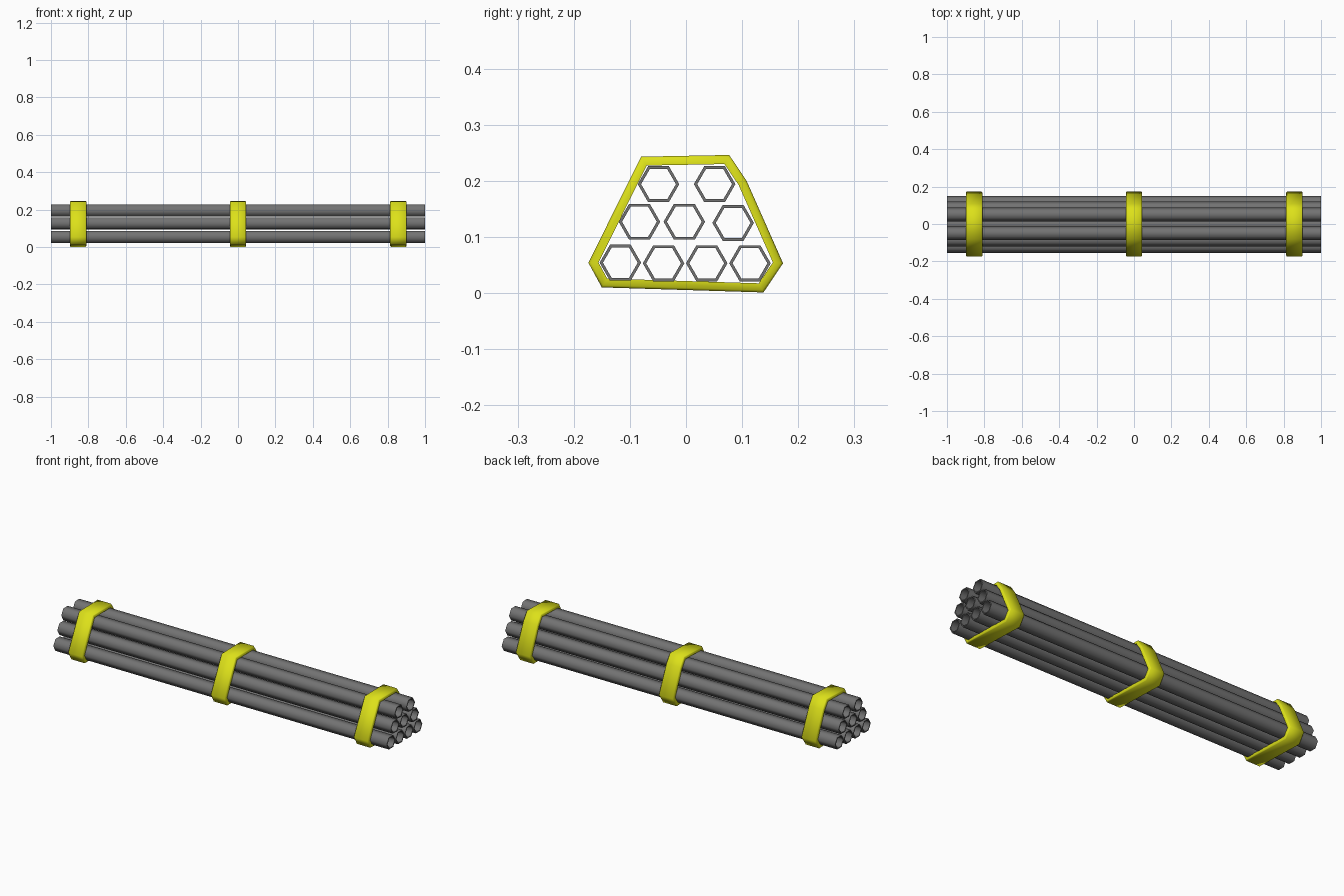
import bpy, bmesh, math
from mathutils import Vector

if "Cube" in bpy.data.objects:
    bpy.data.objects.remove(bpy.data.objects["Cube"])


def material(name, color, roughness):
    mat = bpy.data.materials.new(name)
    mat.use_nodes = True
    mat.diffuse_color = color
    bsdf = mat.node_tree.nodes["Principled BSDF"]
    bsdf.inputs["Base Color"].default_value = color
    bsdf.inputs["Roughness"].default_value = roughness
    return mat


def finish(name, bm, mat, angle):
    bmesh.ops.recalc_face_normals(bm, faces=bm.faces)
    mesh = bpy.data.meshes.new(name)
    bm.to_mesh(mesh)
    bm.free()
    mesh.materials.append(mat)
    obj = bpy.data.objects.new(name, mesh)
    bpy.context.collection.objects.link(obj)
    bpy.ops.object.select_all(action="DESELECT")
    obj.select_set(True)
    bpy.context.view_layer.objects.active = obj
    bpy.ops.object.shade_smooth_by_angle(angle=math.radians(angle))
    return obj


def bridge_rings(bm, rings):
    """Join a closed cycle of equal closed rings with quads."""
    loops = [[bm.verts.new(p) for p in ring] for ring in rings]
    for a, b in zip(loops, loops[1:] + loops[:1]):
        for i in range(len(a)):
            j = (i + 1) % len(a)
            bm.faces.new((a[i], a[j], b[j], b[i]))


def inset(points, distance):
    """Move each side of a clockwise outline inward by a distance."""
    result = []
    for i, p in enumerate(points):
        before = (p - points[i - 1]).normalized()
        after = (points[(i + 1) % len(points)] - p).normalized()
        n1 = Vector((before.y, -before.x))
        n2 = Vector((after.y, -after.x))
        result.append(p + (n1 + n2) * distance / (1 + n1.dot(n2)))
    return result


grey = material("steel grey", (0.17, 0.17, 0.17, 1), 0.5)
yellow = material("strap yellow", (0.72, 0.75, 0.01, 1), 0.5)

# Hollow hexagonal pipes, stacked in three rows
PIPE_RADIUS, WALL = 0.037, 0.006
rows = {
    "bottom": [(-0.117, 0.054), (-0.04, 0.053), (0.037, 0.053), (0.114, 0.053)],
    "middle": [(-0.083, 0.127), (-0.003, 0.127), (0.084, 0.125)],
    "top": [(-0.049, 0.194), (0.051, 0.194)],
}


def hexagon(x, y, z, radius):
    angles = [math.tau * k / 6 for k in range(6)]
    return [(x, y + radius * math.cos(a), z + radius * math.sin(a)) for a in angles]


for row, centres in rows.items():
    for number, (y, z) in enumerate(centres, 1):
        bm = bmesh.new()
        bridge_rings(bm, [hexagon(x, y, z, r) for x, r in (
            (-1, PIPE_RADIUS), (1, PIPE_RADIUS),
            (1, PIPE_RADIUS - WALL), (-1, PIPE_RADIUS - WALL))])
        finish(f"{row}_pipe_{number}", bm, grey, 65)

# Straps wrapped round the bundle
outline = [Vector(p) for p in (
    (-0.174, 0.054), (-0.08, 0.243), (0.077, 0.246), (0.108, 0.2),
    (0.173, 0.053), (0.138, 0.001), (-0.15, 0.01))]
HALF_WIDTH, THICKNESS, CHAMFER = 0.044, 0.016, 0.004
section = [
    (-HALF_WIDTH, CHAMFER), (-HALF_WIDTH + CHAMFER, 0),
    (HALF_WIDTH - CHAMFER, 0), (HALF_WIDTH, CHAMFER),
    (HALF_WIDTH, THICKNESS), (-HALF_WIDTH, THICKNESS)]

for name, x in (("right_strap", -0.855), ("middle_strap", 0), ("left_strap", 0.858)):
    bm = bmesh.new()
    bridge_rings(bm, [[(x + dx, p.x, p.y) for p in inset(outline, depth)]
                      for dx, depth in section])
    finish(name, bm, yellow, 70)
